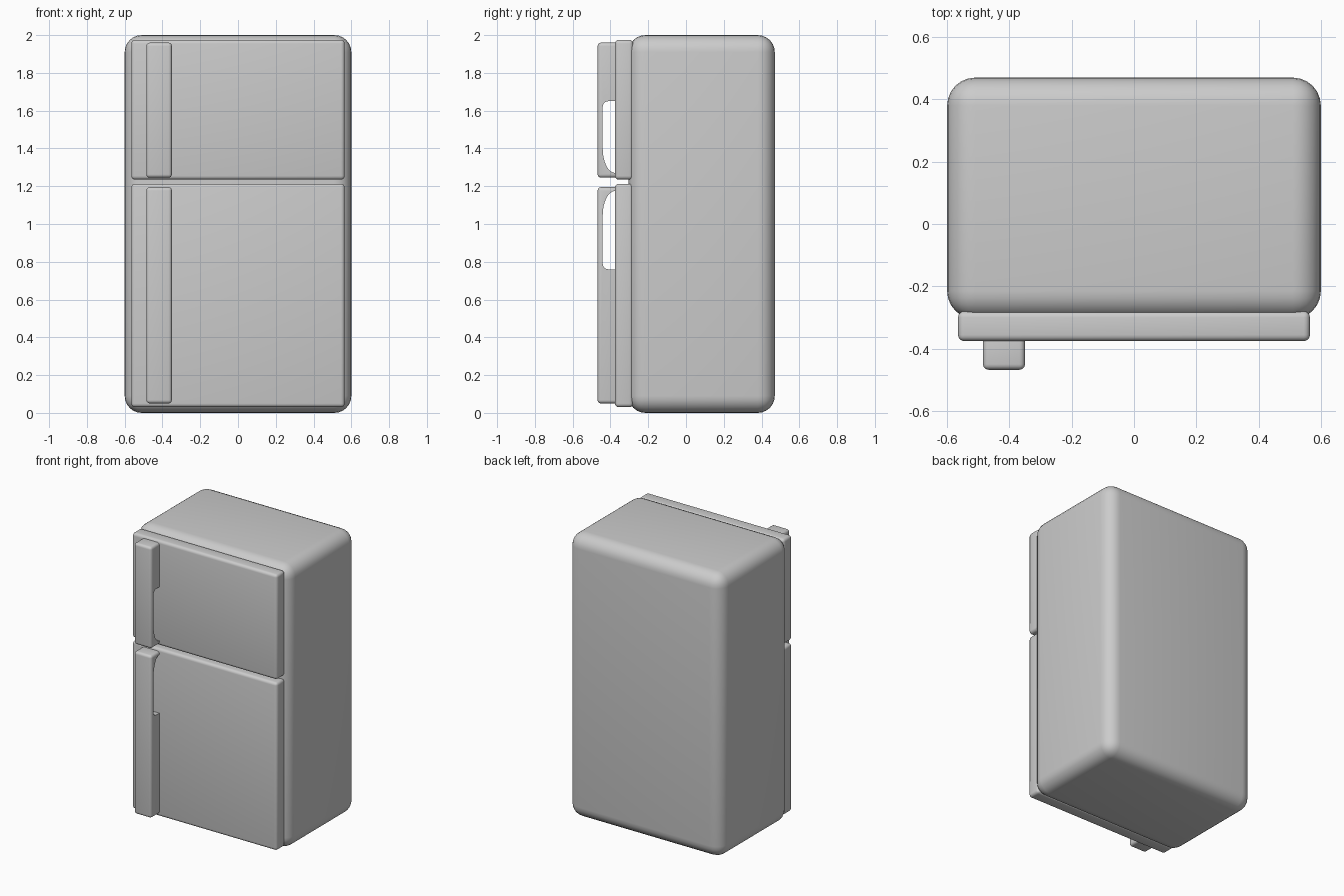
import bpy, bmesh, math

if "Cube" in bpy.data.objects:
    bpy.data.objects.remove(bpy.data.objects["Cube"])


def finish(name, bm):
    bmesh.ops.recalc_face_normals(bm, faces=bm.faces[:])
    me = bpy.data.meshes.new(name)
    bm.to_mesh(me)
    bm.free()
    ob = bpy.data.objects.new(name, me)
    bpy.context.collection.objects.link(ob)
    return ob


def smooth(ob):
    bpy.ops.object.select_all(action='DESELECT')
    ob.select_set(True)
    bpy.context.view_layer.objects.active = ob
    bpy.ops.object.shade_smooth_by_angle(angle=math.radians(35))


def rounded_box(name, x, y, z, radius, segments):
    bm = bmesh.new()
    bmesh.ops.create_cube(bm, size=1)
    for v in bm.verts:
        for i, (lo, hi) in enumerate((x, y, z)):
            v.co[i] = lo if v.co[i] < 0 else hi
    bmesh.ops.bevel(bm, geom=bm.edges[:], offset=radius, offset_type='OFFSET',
                    segments=segments, profile=0.5, affect='EDGES')
    return finish(name, bm)


def quarter(cy, cz, ry, rz, n=8):
    """Quarter ellipse from the inner wall (-y) towards the z end."""
    return [(cy - ry * math.cos(a), cz + rz * math.sin(a))
            for a in (math.pi / 2 * i / n for i in range(n + 1))]


def grip_cutter(name, z_round, z_square):
    """Finger recess: long curve at z_round, small corner at z_square."""
    s = 1 if z_round > z_square else -1
    pts = quarter(-0.375, z_round - s * 0.13, 0.066, s * 0.13)
    pts += [(-0.34, z_round), (-0.34, z_square)]
    pts += quarter(-0.411, z_square + s * 0.03, 0.03, -s * 0.03, 5)[::-1]
    bm = bmesh.new()
    face = bm.faces.new([bm.verts.new((-0.6, y, z)) for y, z in pts])
    ext = bmesh.ops.extrude_face_region(bm, geom=[face])['geom']
    for v in ext:
        if isinstance(v, bmesh.types.BMVert):
            v.co.x = -0.25
    return finish(name, bm)


# Cabinet
smooth(rounded_box("cabinet", (-0.6, 0.6), (-0.305, 0.47), (0, 2), 0.09, 6))

# Doors with handles: door z range, handle z range, recess (round end, square end)
for label, door_z, handle_z, recess in (
        ("freezer", (1.235, 1.975), (1.245, 1.96), (1.27, 1.65)),
        ("fridge", (0.03, 1.213), (0.05, 1.195), (1.175, 0.76))):
    smooth(rounded_box(label + "_door", (-0.565, 0.565), (-0.376, -0.28), door_z, 0.02, 4))
    handle = rounded_box(label + "_handle", (-0.485, -0.35), (-0.468, -0.35), handle_z, 0.018, 4)
    cutter = grip_cutter(label + "_recess_cutter", *recess)
    cutter.hide_render = True
    mod = handle.modifiers.new("recess", 'BOOLEAN')
    mod.operation = 'DIFFERENCE'
    mod.solver = 'EXACT'
    mod.object = cutter
    bpy.context.view_layer.objects.active = handle
    bpy.ops.object.modifier_apply(modifier=mod.name)
    bpy.data.objects.remove(cutter)
    smooth(handle)
